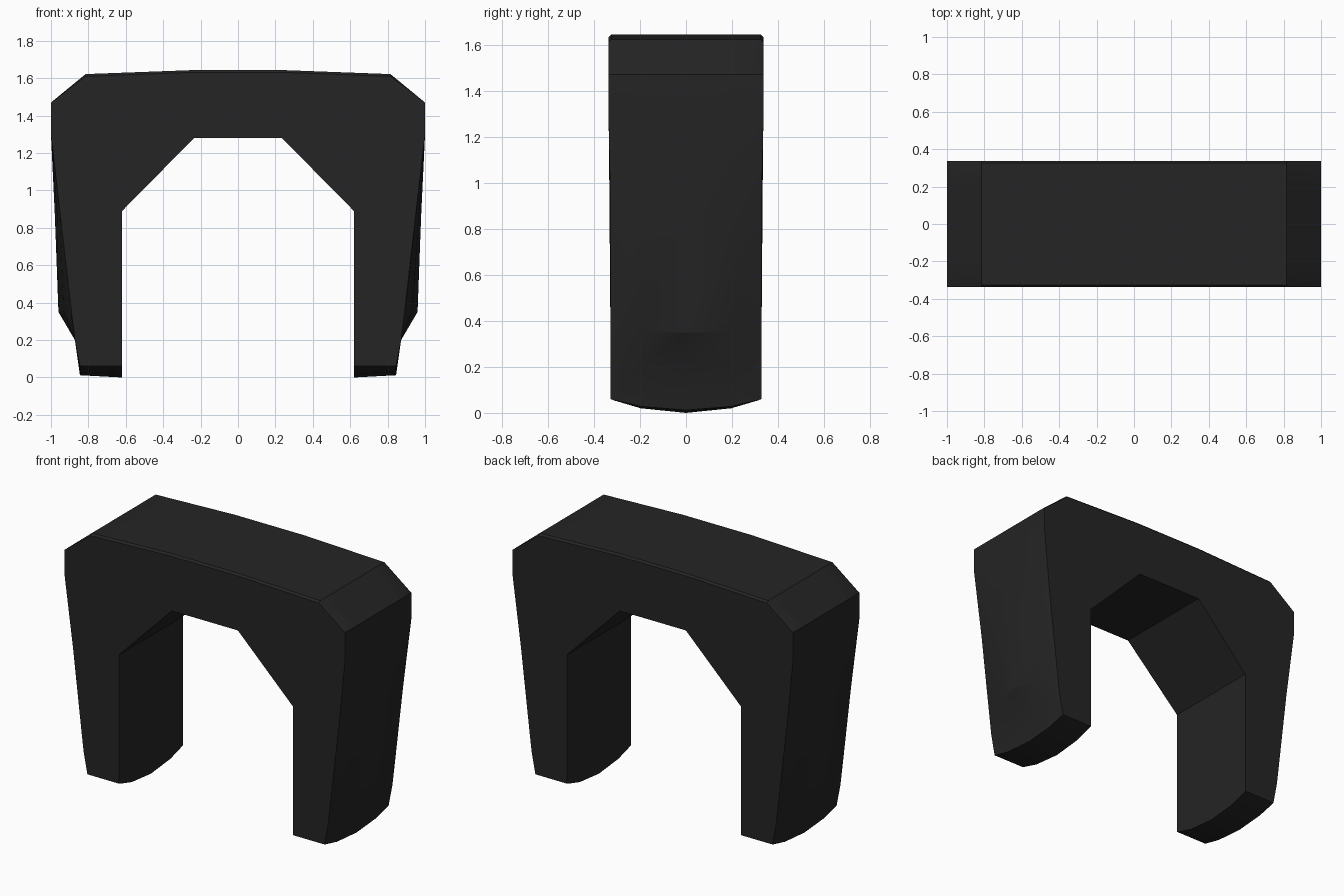
import bpy
import bmesh

cube = bpy.data.objects.get("Cube")
if cube:
    bpy.data.objects.remove(cube, do_unlink=True)

# Single matte black colour
black = bpy.data.materials.new("matte_black")
black.use_nodes = True
colour = (0.018, 0.018, 0.018, 1)
black.diffuse_color = colour
bsdf = black.node_tree.nodes["Principled BSDF"]
bsdf.inputs["Base Color"].default_value = colour
bsdf.inputs["Roughness"].default_value = 0.8


def half_profile(foot, bulge, drop):
    """Half of the arch outline, from the inner crown round the foot to the top."""
    return [
        (0.235, 1.28), (0.62, 0.89), (0.62, foot),      # inner opening
        (0.845, foot + 0.012 * (1 - foot / 0.06)),      # foot
        (0.872, 0.2), (0.89 + 0.07 * bulge, 0.35),      # outer leg
        (0.949 + 0.03 * bulge, 0.86), (1, 1.3),
        (1, 1.47), (0.815, 1.622 - drop), (0.25, 1.643 - drop),
    ]


def depth(z):
    """Half thickness: the legs are slightly thinner than the crown."""
    t = min(max((z - 0.9) / 0.37, 0), 1)
    return 0.327 + 0.01 * t


# Sections across the thickness: (side fraction, foot height, bulge, top drop)
half_sections = [(1, 0.06, 0, 0.012), (0.965, 0.055, 0.08, 0), (0.6, 0.02, 0.6, 0)]
sections = [(-f, *rest) for f, *rest in half_sections]
sections += [(0, 0, 1, 0)]
sections += list(reversed(half_sections))

# Loft the mirrored outline through all sections
bm = bmesh.new()
loops = []
for fraction, foot, bulge, drop in sections:
    half = half_profile(foot, bulge, drop)
    outline = half + [(-x, z) for x, z in reversed(half)]
    loops.append([bm.verts.new((x, fraction * depth(z), z)) for x, z in outline])
for a, b in zip(loops, loops[1:]):
    for i in range(len(a)):
        j = (i + 1) % len(a)
        bm.faces.new((a[i], a[j], b[j], b[i]))
bm.faces.new(loops[0])
bm.faces.new(loops[-1])
bmesh.ops.recalc_face_normals(bm, faces=bm.faces)

mesh = bpy.data.meshes.new("arch_bracket")
bm.to_mesh(mesh)
bm.free()
mesh.materials.append(black)
arch = bpy.data.objects.new("arch_bracket", mesh)
bpy.context.collection.objects.link(arch)

# Soft shading on the bulged legs, sharp outline edges
bpy.ops.object.select_all(action='DESELECT')
arch.select_set(True)
bpy.context.view_layer.objects.active = arch
bpy.ops.object.shade_smooth_by_angle(angle=0.4)
